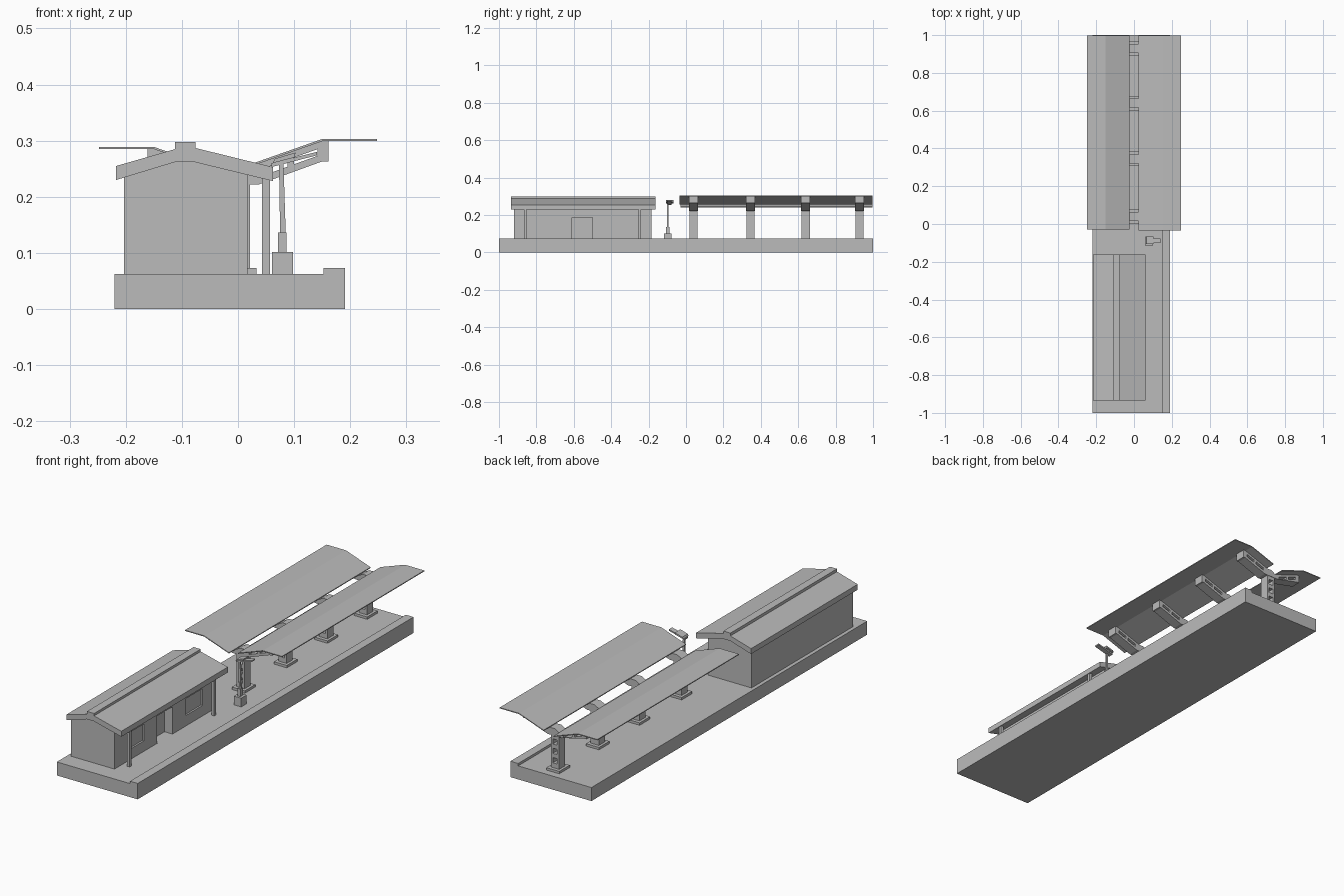
import bpy, bmesh
from mathutils import Vector

if "Cube" in bpy.data.objects:
    bpy.data.objects.remove(bpy.data.objects["Cube"])

grey = bpy.data.materials.new("plain_grey")
grey.diffuse_color = (0.5, 0.5, 0.5, 1)
grey.use_nodes = True
grey.node_tree.nodes["Principled BSDF"].inputs["Base Color"].default_value = grey.diffuse_color


def prism(name, pts, y0, y1):
    """Extrude an x-z profile from y0 to y1."""
    bm = bmesh.new()
    face = bm.faces.new([bm.verts.new((x, y0, z)) for x, z in pts])
    ext = bmesh.ops.extrude_face_region(bm, geom=[face])
    verts = [g for g in ext["geom"] if isinstance(g, bmesh.types.BMVert)]
    bmesh.ops.translate(bm, vec=Vector((0, y1 - y0, 0)), verts=verts)
    bmesh.ops.recalc_face_normals(bm, faces=bm.faces)
    me = bpy.data.meshes.new(name)
    bm.to_mesh(me)
    bm.free()
    me.materials.append(grey)
    ob = bpy.data.objects.new(name, me)
    bpy.context.collection.objects.link(ob)
    return ob


def box(name, x0, x1, y0, y1, z0, z1):
    return prism(name, [(x0, z0), (x1, z0), (x1, z1), (x0, z1)], y0, y1)


def cut(ob, cutters):
    """Subtract the cutters, bake the result and remove them."""
    for c in cutters:
        c.hide_render = True
        m = ob.modifiers.new("cut", 'BOOLEAN')
        m.operation = 'DIFFERENCE'
        m.solver = 'EXACT'
        m.object = c
    dg = bpy.context.evaluated_depsgraph_get()
    dg.update()
    me = bpy.data.meshes.new_from_object(ob.evaluated_get(dg))
    ob.modifiers.clear()
    ob.data = me
    for c in cutters:
        bpy.data.objects.remove(c)


# Platform with a raised edge strip
prism("platform", [(-.22, 0), (.191, 0), (.191, .073), (.152, .073),
                   (.152, .062), (-.22, .062)], -1, 1)

# Building walls with a door alcove and shallow windows
walls = prism("building_walls", [(-.203, .06), (.017, .06), (.017, .242), (-.075, .266),
                                 (-.112, .266), (-.203, .238)], -.92, -.185)
cut(walls, [box("door_cutter", -.023, .05, -.61, -.50, .0622, .187),
            box("window_cutter", .009, .05, -.826, -.706, .11, .187),
            box("window_cutter", .009, .05, -.40, -.28, .11, .187)])

# Gabled roof with a ridge cap, and porch posts
prism("building_roof", [(-.217, .230), (-.112, .262), (-.078, .262), (.062, .228),
                        (.062, .253), (-.076, .287), (-.076, .298), (-.112, .298),
                        (-.112, .285), (-.217, .255)], -.935, -.162)
for y in (-.86, -.247):
    box("porch_post", .043, .057, y - .007, y + .007, .06, .24)

# Canopy wings: the left one sits slightly lower
WING = [(.025, .255), (.15, .299), (.248, .299), (.248, .303), (.15, .303), (.025, .259)]
BRACKET = [(0, .222), (.037, .222), (.15, .263), (.161, .263), (.161, .299),
           (.15, .299), (.025, .255), (0, .255)]
SLOTS = [[(.045, .238), (.088, .2535), (.088, .2655), (.045, .250)],
         [(.100, .258), (.142, .273), (.142, .285), (.100, .270)]]


def side(pts, s):
    drop = .014 if s < 0 else 0
    return [(s * x, z - (drop if x >= .025 and z > .23 else 0)) for x, z in pts]


for s, label in ((-1, "left"), (1, "right")):
    prism("canopy_" + label, side(WING, s), -.035 if s > 0 else -.03, .997)

for y in (.04, .345, .64, .928):
    # Footing and pillar frame with square openings
    box("pillar_footing", -.033, .033, y - .038, y + .038, .06, .073)
    pillar = box("canopy_pillar", -.021, .021, y - .022, y + .022, .073, .224)
    cut(pillar, [box("opening_cutter", -.011, .011, y - .1, y + .1, z, z + .024)
                 for z in (.095, .138, .181)])
    # Slotted arms reaching under both wings
    for s in (-1, 1):
        arm = prism("canopy_bracket", side(BRACKET, s), y - .024, y + .024)
        cut(arm, [prism("slot_cutter", side(p, s), y - .1, y + .1) for p in SLOTS])

# Lamp post: pedestal, collar, tapered pole and tilted head
box("lamp_pedestal", .061, .098, -.117, -.077, .06, .102)
box("lamp_collar", .071, .086, -.106, -.088, .102, .136)
prism("lamp_pole", [(.075, .136), (.085, .136), (.081, .262), (.073, .262)], -.101, -.093)
prism("lamp_arm", [(.060, .253), (.141, .274), (.141, .280), (.060, .260)], -.101, -.077)
prism("lamp_housing", [(.062, .260), (.100, .270), (.103, .279), (.066, .268)], -.107, -.067)
